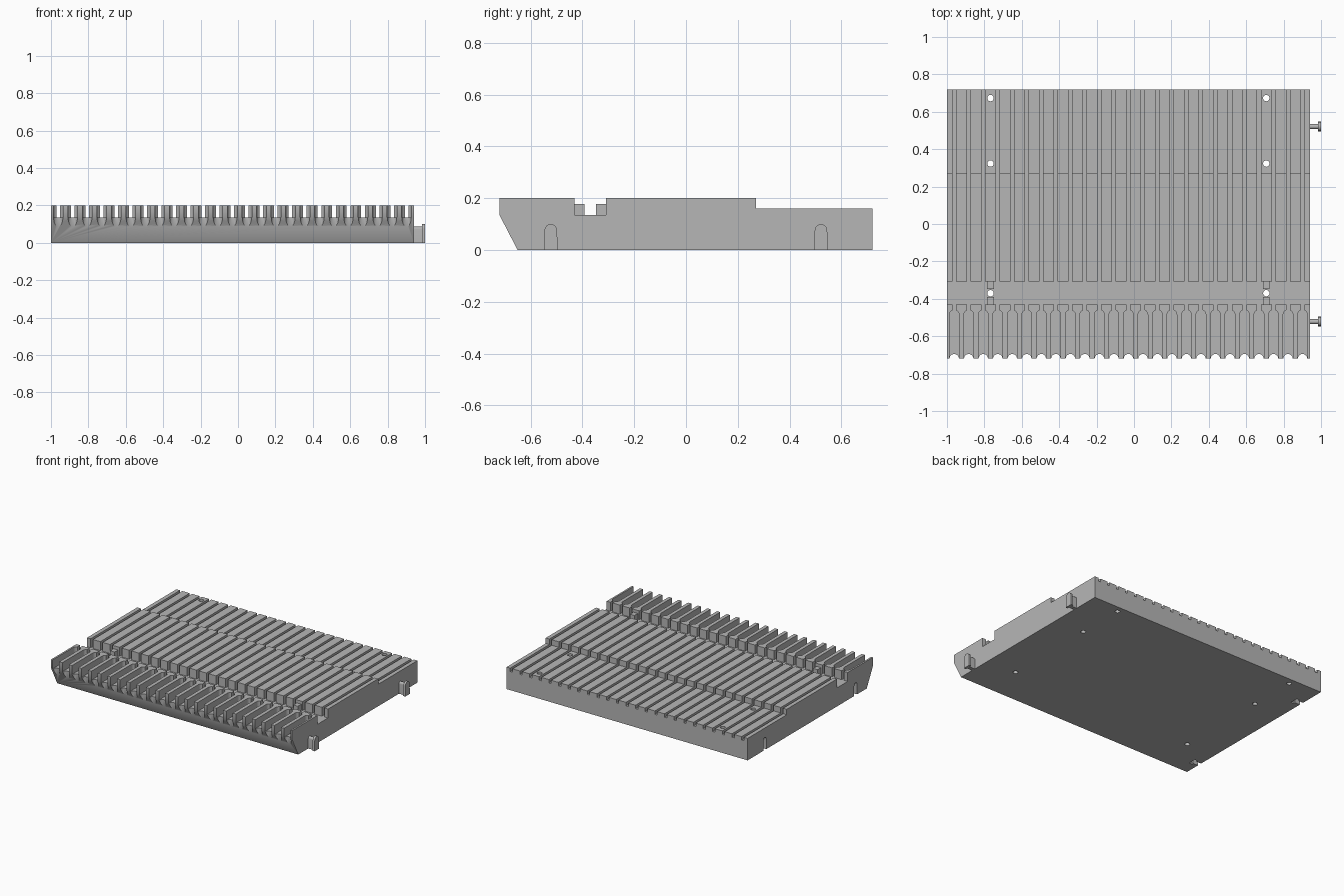
import bpy, bmesh, math
from mathutils import Vector

if "Cube" in bpy.data.objects:
    bpy.data.objects.remove(bpy.data.objects["Cube"])

X0, X1, N = -1.0, 0.94, 25
PITCH = (X1 - X0) / N
FLOOR, TOP = 0.135, 0.20

grey = bpy.data.materials.new("light_grey")
grey.diffuse_color = (0.47, 0.47, 0.47, 1)
grey.use_nodes = True
grey.node_tree.nodes["Principled BSDF"].inputs["Base Color"].default_value = grey.diffuse_color


def prisms(name, items):
    """Mesh of extruded polygons; each item is (list of 3D points, extrusion vector)."""
    bm = bmesh.new()
    for pts, vec in items:
        face = bm.faces.new([bm.verts.new(p) for p in pts])
        out = bmesh.ops.extrude_face_region(bm, geom=[face], use_keep_orig=True)
        moved = [g for g in out["geom"] if isinstance(g, bmesh.types.BMVert)]
        bmesh.ops.translate(bm, verts=moved, vec=Vector(vec))
    bmesh.ops.recalc_face_normals(bm, faces=bm.faces)
    mesh = bpy.data.meshes.new(name)
    bm.to_mesh(mesh)
    bm.free()
    mesh.materials.append(grey)
    obj = bpy.data.objects.new(name, mesh)
    bpy.context.collection.objects.link(obj)
    return obj


def boolean(target, tool, operation):
    mod = target.modifiers.new(tool.name, 'BOOLEAN')
    mod.object, mod.operation, mod.solver = tool, operation, 'EXACT'
    bpy.context.view_layer.objects.active = target
    bpy.ops.object.modifier_apply(modifier=mod.name)
    bpy.data.objects.remove(tool)


def box(x0, x1, y0, y1, z0, z1):
    return [(x0, y0, z0), (x1, y0, z0), (x1, y1, z0), (x0, y1, z0)], (0, 0, z1 - z0)


def cylinder(x, y, r, z0, z1, n=24):
    ring = [(x + r * math.cos(2 * math.pi * i / n), y + r * math.sin(2 * math.pi * i / n), z0)
            for i in range(n)]
    return ring, (0, 0, z1 - z0)


def arch(x0, x1, y, half, height, flare=0.0, z0=0.0):
    """Upright round-topped plate facing x."""
    pts = [(x0, y - half - flare, z0), (x0, y + half + flare, z0)]
    for i in range(13):
        a = math.pi * i / 12
        pts.append((x0, y + half * math.cos(a), height - half + half * math.sin(a)))
    return pts, (x1 - x0, 0, 0)


# Body: stepped side profile with front bevel and cross channel
profile = [(-0.72, FLOOR), (-0.65, 0), (0.72, 0), (0.72, 0.16), (0.27, 0.16), (0.27, TOP),
           (-0.308, TOP), (-0.308, FLOOR), (-0.43, FLOOR), (-0.43, TOP), (-0.72, TOP)]
body = prisms("rack_body", [([(X0, y, z) for y, z in profile], (X1 - X0, 0, 0))])

# Small tabs beside the channel screw holes
hole_x = [X0 + 3 * PITCH, X0 + 22 * PITCH]
tabs = []
for x in hole_x:
    tabs.append(box(x - 0.018, x + 0.018, -0.45, -0.391, 0.1, 0.178))
    tabs.append(box(x - 0.018, x + 0.018, -0.348, -0.29, 0.1, 0.178))
boolean(body, prisms("channel_tabs", tabs), 'UNION')

# Grooves: wide round-ended bays at the front, narrow slots to the back
WIDE, SLOT, ARC_Y = 0.026, 0.0095, -0.485
a0 = math.acos(SLOT / WIDE)
side = [(WIDE, -0.8)] + [(WIDE * math.cos(a0 * i / 6), ARC_Y + WIDE * math.sin(a0 * i / 6))
                         for i in range(7)] + [(SLOT, 0.8)]
outline = side + [(-x, y) for x, y in reversed(side)]
centres = [X0 + (i + 0.5) * PITCH for i in range(N)]
boolean(body, prisms("groove_cutter", [
    ([(c + x, y, FLOOR) for x, y in outline], (0, 0, 0.2)) for c in centres]), 'DIFFERENCE')

# Scallops in the front edge
boolean(body, prisms("scallop_cutter", [
    cylinder(c, -0.72, 0.025, -0.05, 0.16) for c in centres]), 'DIFFERENCE')

# Screw holes right through
boolean(body, prisms("hole_cutter", [
    cylinder(x, y, 0.017, -0.1, 0.4) for x in hole_x for y in (-0.37, 0.323, 0.673)]), 'DIFFERENCE')

# T-shaped sockets on the left side, open at the bottom
LINK_Y = (-0.522, 0.521)
boolean(body, prisms("socket_neck_cutter", [
    arch(X0 - 0.05, X0 + 0.046, y, 0.016, 0.09, z0=-0.05) for y in LINK_Y]), 'DIFFERENCE')
boolean(body, prisms("socket_head_cutter", [
    arch(X0 + 0.04, X0 + 0.064, y, 0.029, 0.105, z0=-0.05) for y in LINK_Y]), 'DIFFERENCE')

# Matching T-shaped connectors on the right side
parts = [body]
for label, y in zip(("front", "rear"), LINK_Y):
    parts.append(prisms(label + "_connector_stem", [arch(X1 - 0.005, 0.986, y, 0.013, 0.086)]))
    parts.append(prisms(label + "_connector_head", [arch(0.984, 1.0, y, 0.024, 0.1, 0.003)]))

# Smooth the round walls, keep the edges sharp
for obj in parts:
    bpy.ops.object.select_all(action='DESELECT')
    obj.select_set(True)
    bpy.context.view_layer.objects.active = obj
    bpy.ops.object.shade_smooth_by_angle(angle=math.radians(30))
